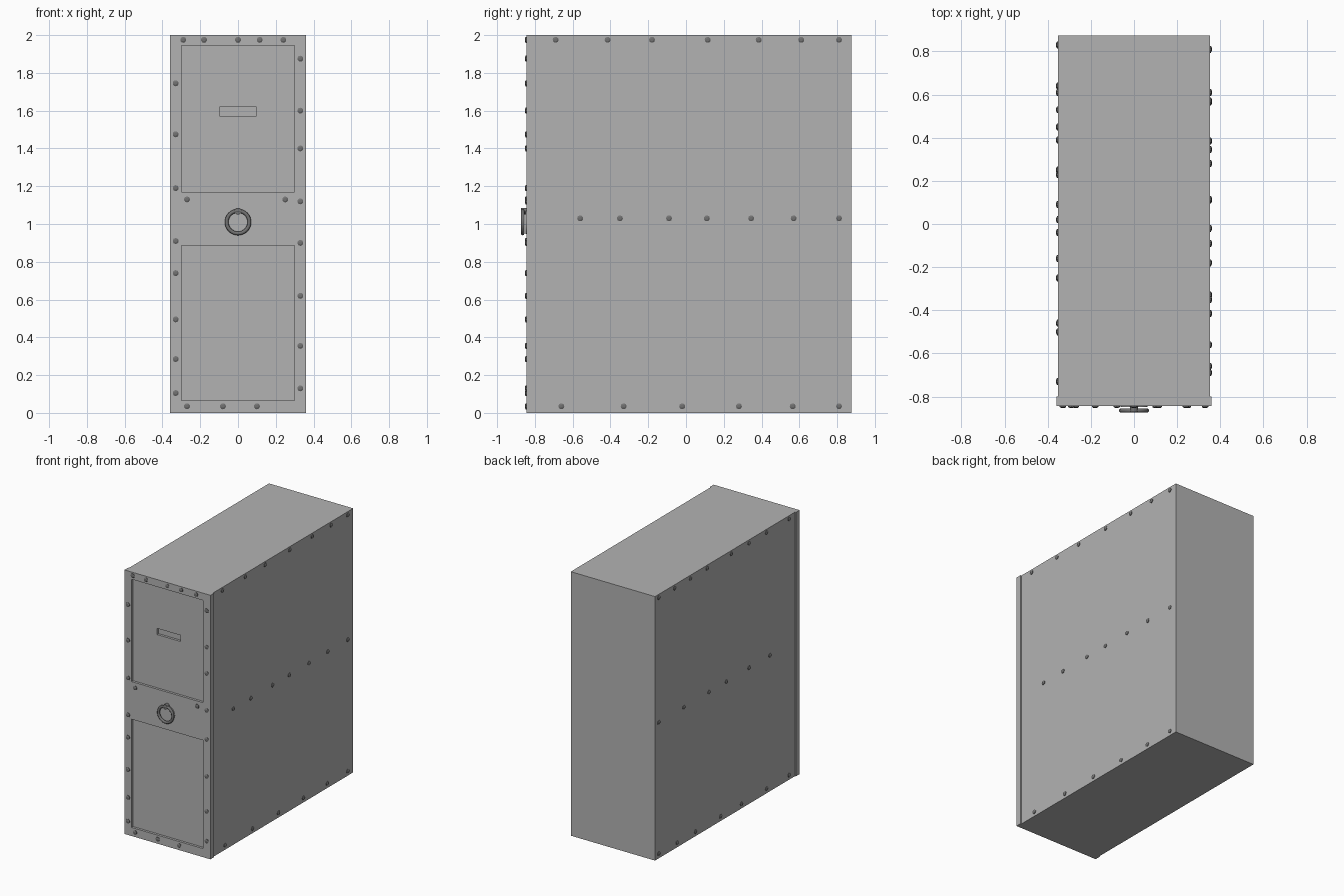
import bpy, bmesh, math
from mathutils import Matrix, Vector

old = bpy.data.objects.get("Cube")
if old:
    bpy.data.objects.remove(old, do_unlink=True)


def material(name, value):
    m = bpy.data.materials.new(name)
    m.use_nodes = True
    col = (value, value, value, 1)
    m.diffuse_color = col
    m.node_tree.nodes["Principled BSDF"].inputs["Base Color"].default_value = col
    return m


steel = material("grey steel", 0.45)
dark = material("dark steel", 0.17)


def finish(bm, name, mat):
    me = bpy.data.meshes.new(name)
    bmesh.ops.recalc_face_normals(bm, faces=bm.faces)
    bm.to_mesh(me)
    bm.free()
    ob = bpy.data.objects.new(name, me)
    me.materials.append(mat)
    bpy.context.collection.objects.link(ob)
    return ob


def box(name, x0, x1, y0, y1, z0, z1, mat=steel):
    bm = bmesh.new()
    bmesh.ops.create_cube(bm, size=1)
    bmesh.ops.scale(bm, vec=(x1 - x0, y1 - y0, z1 - z0), verts=bm.verts)
    bmesh.ops.translate(bm, vec=((x0 + x1) / 2, (y0 + y1) / 2, (z0 + z1) / 2), verts=bm.verts)
    return finish(bm, name, mat)


def smooth(ob, angle=40):
    bpy.ops.object.select_all(action="DESELECT")
    ob.select_set(True)
    bpy.context.view_layer.objects.active = ob
    bpy.ops.object.shade_smooth_by_angle(angle=math.radians(angle))


FRONT = -0.845
SEAM = -0.80
SIDE = 0.353

# Cabinet body and slightly wider front plate
box("cabinet_body", -SIDE, SIDE, SEAM, 0.875, 0, 2)
plate = box("front_plate", -0.36, 0.36, FRONT, SEAM, 0, 2)

# Sunken panels and the slot in the upper panel
for name, half, z0, z1, depth in (("upper_panel", 0.30, 1.17, 1.945, 0.018),
                                  ("lower_panel", 0.30, 0.065, 0.885, 0.018),
                                  ("slot", 0.098, 1.573, 1.62, 0.036)):
    cutter = box(name + "_cutter", -half, half, FRONT - 0.1, FRONT + depth, z0, z1)
    cutter.hide_render = True
    mod = plate.modifiers.new(name, "BOOLEAN")
    mod.operation = "DIFFERENCE"
    mod.solver = "EXACT"
    mod.object = cutter
    bpy.context.view_layer.objects.active = plate
    bpy.ops.object.modifier_apply(modifier=name)
    bpy.data.objects.remove(cutter, do_unlink=True)


# Low domed rivets, joined per side
def rivets(name, points, normal):
    bm = bmesh.new()
    turn = Vector((0, 0, 1)).rotation_difference(Vector(normal)).to_matrix().to_4x4()
    for p in points:
        at = Matrix.Translation(p) @ turn
        for low, high, r0, r1 in ((-0.004, 0.004, 0.016, 0.016), (0.004, 0.008, 0.016, 0.008)):
            bmesh.ops.create_cone(bm, cap_ends=True, segments=10, radius1=r0, radius2=r1,
                                  depth=high - low,
                                  matrix=at @ Matrix.Translation((0, 0, (low + high) / 2)))
    return finish(bm, name, dark)


TOP, MID, LOW = 1.975, 1.03, 0.035
front = [(x, TOP) for x in (-0.29, -0.18, 0, 0.115, 0.24)]
front += [(x, LOW) for x in (-0.27, -0.08, 0.10)]
front += [(x, 1.13) for x in (-0.27, 0.25)]
front += [(-0.33, z) for z in (1.745, 1.475, 1.19, 0.91, 0.74, 0.495, 0.285, 0.105)]
front += [(0.33, z) for z in (1.875, 1.60, 1.40, 1.12, 0.90, 0.62, 0.355, 0.13)]
rivets("front_rivets", [(x, FRONT, z) for x, z in front], (0, -1, 0))

left_rows = {TOP: (-0.69, -0.415, -0.18, 0.115, 0.385, 0.61, 0.81),
             MID: (-0.56, -0.35, -0.09, 0.11, 0.345, 0.57, 0.81),
             LOW: (-0.66, -0.33, -0.02, 0.28, 0.565, 0.81)}
right_rows = {TOP: (-0.73, -0.46, -0.25, -0.04, 0.25, 0.45, 0.64, 0.83),
              MID: (-0.50, -0.25, 0.02, 0.23, 0.53, 0.83),
              LOW: (-0.73, -0.46, -0.16, 0.09, 0.39, 0.61, 0.83)}
for name, s, rows in (("left_rivets", 1, left_rows), ("right_rivets", -1, right_rows)):
    rivets(name, [(s * SIDE, y, z) for z, ys in rows.items() for y in ys], (s, 0, 0))

# Ring pull: thin backing disc, hanging ring and its mount
facing = Matrix.Rotation(math.pi / 2, 4, "X")


def disc(name, radius, depth, z, mat):
    bm = bmesh.new()
    bmesh.ops.create_cone(bm, cap_ends=True, segments=24, radius1=radius, radius2=radius, depth=depth,
                          matrix=Matrix.Translation((0, FRONT - depth / 2, z)) @ facing)
    ob = finish(bm, name, mat)
    smooth(ob)


disc("ring_backing", 0.062, 0.004, 1.01, steel)
disc("ring_mount", 0.018, 0.028, 1.068, dark)
bpy.ops.mesh.primitive_torus_add(major_segments=32, minor_segments=10, major_radius=0.06,
                                 minor_radius=0.01, location=(0, FRONT - 0.02, 1.01),
                                 rotation=(math.pi / 2, 0, 0))
ring = bpy.context.object
ring.name = "pull_ring"
ring.data.materials.append(dark)
smooth(ring, 60)
